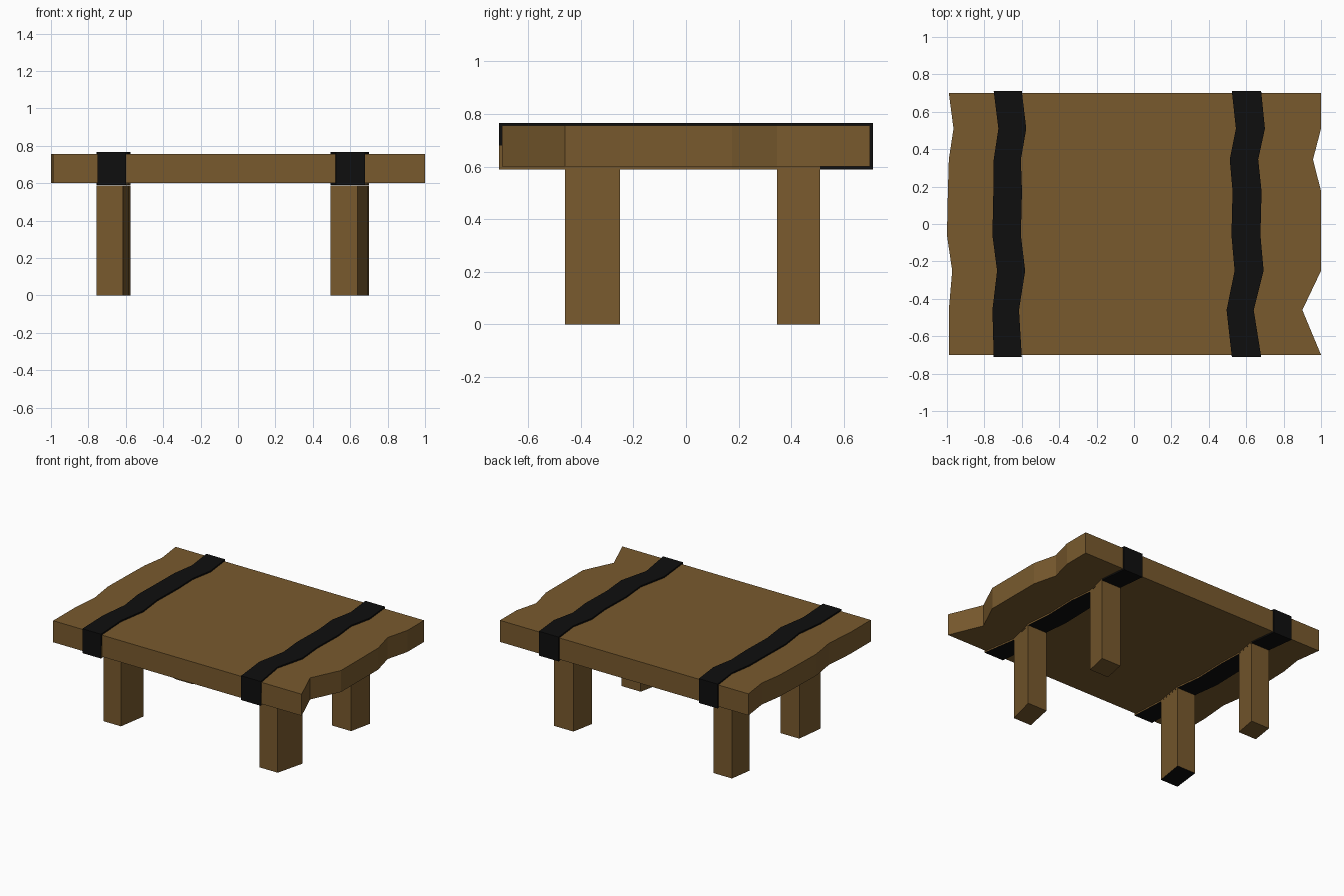
import bpy, bmesh

if "Cube" in bpy.data.objects:
    bpy.data.objects.remove(bpy.data.objects["Cube"])


def material(name, colour):
    m = bpy.data.materials.new(name)
    m.diffuse_color = (*colour, 1)
    m.use_nodes = True
    m.node_tree.nodes["Principled BSDF"].inputs["Base Color"].default_value = m.diffuse_color
    return m


WOOD = material("brown wood", (0.19, 0.102, 0.027))
BLACK = material("black strap", (0.0045, 0.0045, 0.0045))

# Shared stations along the depth; edges wander in x at each one
YS = [-0.70, -0.46, -0.25, -0.06, 0.175, 0.345, 0.51, 0.70]
SLAB_L = [-0.99, -0.99, -0.972, -1.0, -0.995, -0.99, -0.965, -0.99]
SLAB_R = [1.0, 0.90, 1.0, 1.0, 1.0, 0.957, 1.0, 1.0]
STRAP_L = ([-0.75, -0.757, -0.732, -0.757, -0.752, -0.75, -0.725, -0.75],
           [-0.60, -0.615, -0.582, -0.605, -0.599, -0.605, -0.576, -0.60])
STRAP_R = ([0.523, 0.495, 0.538, 0.521, 0.527, 0.512, 0.545, 0.523],
           [0.68, 0.64, 0.693, 0.676, 0.682, 0.664, 0.70, 0.68])


def strip(name, ys, left, right, zs, mats, rule=None):
    """Closed strip: wandering outline in plan, stacked through heights zs."""
    bm = bmesh.new()
    rows = [[[bm.verts.new((x, y, z)) for z in zs] for x in (l, r)]
            for y, l, r in zip(ys, left, right)]
    top = len(zs) - 1
    for a, b in zip(rows, rows[1:]):
        bm.faces.new((a[0][top], a[1][top], b[1][top], b[0][top]))
        bm.faces.new((a[0][0], b[0][0], b[1][0], a[1][0]))
        for k in range(top):
            for s in (0, 1):
                bm.faces.new((a[s][k], b[s][k], b[s][k + 1], a[s][k + 1]))
    for row in (rows[0], rows[-1]):
        for k in range(top):
            bm.faces.new((row[0][k], row[1][k], row[1][k + 1], row[0][k + 1]))
    bmesh.ops.recalc_face_normals(bm, faces=bm.faces)
    bm.normal_update()
    if rule:
        for f in bm.faces:
            f.material_index = 1 if rule(f) else 0
    me = bpy.data.meshes.new(name)
    bm.to_mesh(me)
    bm.free()
    for m in mats:
        me.materials.append(m)
    ob = bpy.data.objects.new(name, me)
    bpy.context.collection.objects.link(ob)
    return ob


# Table top with ragged ends
strip("table_top", YS, SLAB_L, SLAB_R, (0.60, 0.756), [WOOD])

# Straps wrapped round the top; the lower right-hand lip is bare wood
strap_ys = [-0.71] + YS[1:-1] + [0.71]


def bare_lip(f):
    c = f.calc_center_median()
    return f.normal.x > 0.5 and c.z < 0.68 and c.y < 0.51


for side, (l, r) in (("left", STRAP_L), ("right", STRAP_R)):
    strip(side + "_strap", strap_ys, l, r, (0.59, 0.68, 0.766),
          [BLACK, WOOD], bare_lip)
    # Legs drop straight down from two segments of each strap
    for end, i in (("front", 1), ("back", 5)):
        black_foot = side == "left" and end == "front"
        strip(f"{end}_{side}_leg", YS[i:i + 2], l[i:i + 2], r[i:i + 2],
              (0, 0.589), [WOOD, BLACK],
              (lambda f: f.normal.z < -0.5) if black_foot else None)
